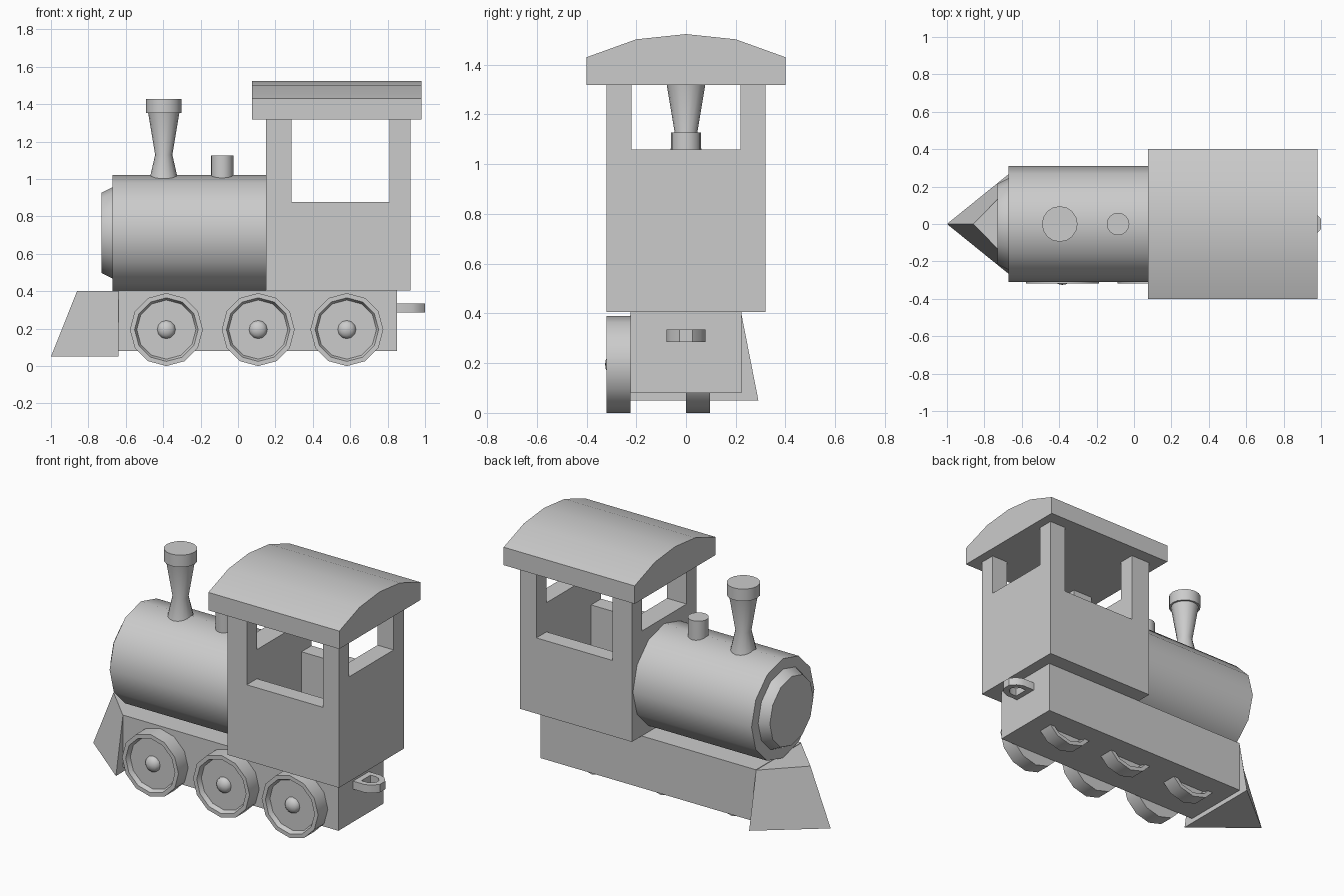
import bpy, bmesh, math
from mathutils import Matrix

if "Cube" in bpy.data.objects:
    bpy.data.objects.remove(bpy.data.objects["Cube"])

X_AXIS = Matrix.Rotation(math.radians(-90), 4, 'Y')   # local z -> -x, local x -> +z
Y_AXIS = Matrix.Rotation(math.radians(90), 4, 'X')    # local z -> -y


def finish(name, bm, smooth=None):
    bmesh.ops.recalc_face_normals(bm, faces=bm.faces)
    me = bpy.data.meshes.new(name)
    bm.to_mesh(me)
    bm.free()
    ob = bpy.data.objects.new(name, me)
    bpy.context.collection.objects.link(ob)
    if smooth:
        bpy.ops.object.select_all(action='DESELECT')
        ob.select_set(True)
        bpy.context.view_layer.objects.active = ob
        bpy.ops.object.shade_smooth_by_angle(angle=math.radians(smooth))
    return ob


def loft(name, loops, smooth=None):
    """Skin a list of equal-length point loops and cap both ends."""
    bm = bmesh.new()
    rows = [[bm.verts.new(p) for p in loop] for loop in loops]
    n = len(rows[0])
    for a, b in zip(rows, rows[1:]):
        for i in range(n):
            j = (i + 1) % n
            bm.faces.new((a[i], a[j], b[j], b[i]))
    bm.faces.new(rows[0])
    bm.faces.new(rows[-1])
    return finish(name, bm, smooth)


def box(name, x0, x1, y0, y1, z0, z1):
    return loft(name, [[(x0, y0, z), (x1, y0, z), (x1, y1, z), (x0, y1, z)] for z in (z0, z1)])


def lathe(name, profile, loc, rot=Matrix.Identity(4), sides=12):
    """Turn (radius, height) points around local z, capped at both ends."""
    m = Matrix.Translation(loc) @ rot
    loops = []
    for r, h in profile:
        ring = [2 * math.pi * i / sides for i in range(sides)]
        bmv = [m @ Matrix.Translation((r * math.cos(a), r * math.sin(a), h)) for a in ring]
        loops.append([v.to_translation() for v in bmv])
    return loft(name, loops, 40)


# Chassis and plough
box("chassis", -0.64, 0.85, -0.223, 0.223, 0.08, 0.405)
loft("plough", [[(-1.0, 0, 0.05), (-0.64, -0.291, 0.05), (-0.64, 0.291, 0.05)],
                [(-0.86, 0, 0.402), (-0.64, -0.222, 0.402), (-0.64, 0.222, 0.402)]])

# Boiler with its front door
lathe("boiler", [(0.31, 0), (0.31, 0.82)], (0.15, 0, 0.712), X_AXIS)
lathe("boiler_door", [(0.245, 0), (0.245, 0.02), (0.215, 0.08)], (-0.65, 0, 0.712), X_AXIS)

# Chimney and steam dome
lathe("chimney", [(0.078, 0.99), (0.046, 1.13), (0.083, 1.352), (0.095, 1.352), (0.095, 1.427)],
      (-0.397, 0, 0), sides=16)
lathe("steam_dome", [(0.06, 0.99), (0.06, 1.127)], (-0.085, 0, 0), sides=16)

# Wheels: outer row, and a mirrored row set inside the chassis
R = 0.195
wheel_profile = [(R, 0), (R, 0.096), (0.17, 0.096), (0.158, 0.068)]
hub_profile = [(0.049 * math.cos(a), 0.068 + 0.034 * math.sin(a))
               for a in (0, 0.4, 0.8, 1.2, 1.5)]
for i, x in enumerate((-0.383, 0.108, 0.582), 1):
    for row, y, rot in (("outer", -0.223, Y_AXIS), ("inner", 0.0, Y_AXIS.inverted())):
        lathe(f"{row}_wheel_{i}", wheel_profile, (x, y, R), rot)
        lathe(f"{row}_hub_{i}", hub_profile, (x, y, R), rot)

# Cab: solid block with the interior and window openings cut out
cab = box("cab", 0.15, 0.922, -0.32, 0.32, 0.405, 1.32)
cutters = [box("cut_interior", 0.285, 0.81, -0.22, 0.22, 0.42, 1.5),
           box("cut_side_windows", 0.285, 0.81, -0.5, 0.5, 0.878, 1.5),
           box("cut_end_windows", 0.0, 1.1, -0.22, 0.22, 1.06, 1.5)]
bpy.context.view_layer.objects.active = cab
for c in cutters:
    mod = cab.modifiers.new(c.name, 'BOOLEAN')
    mod.operation, mod.solver, mod.object = 'DIFFERENCE', 'EXACT', c
    bpy.ops.object.modifier_apply(modifier=mod.name)
    bpy.data.objects.remove(c)

# Roof: arched profile extruded along the cab
arch = [(-0.4, 1.318), (-0.4, 1.43), (-0.2, 1.502), (0, 1.523), (0.2, 1.502), (0.4, 1.43), (0.4, 1.318)]
loft("roof", [[(x, y, z) for y, z in arch] for x in (0.075, 0.98)], 30)

# Rear coupling loop
half_out = [(0.84, 0.078), (0.93, 0.078), (0.97, 0.06), (1.0, 0.026)]
half_in = [(0.885, 0.045), (0.925, 0.045), (0.945, 0.036), (0.965, 0.014)]
outer, inner = [h + [(x, -y) for x, y in reversed(h)] for h in (half_out, half_in)]
bm = bmesh.new()
rings = [[bm.verts.new((x, y, z)) for x, y in pts]
         for pts, z in ((outer, 0.285), (outer, 0.335), (inner, 0.335), (inner, 0.285))]
for a, b in zip(rings, rings[1:] + rings[:1]):
    for i in range(len(a)):
        j = (i + 1) % len(a)
        bm.faces.new((a[i], a[j], b[j], b[i]))
finish("coupling", bm, 40)
